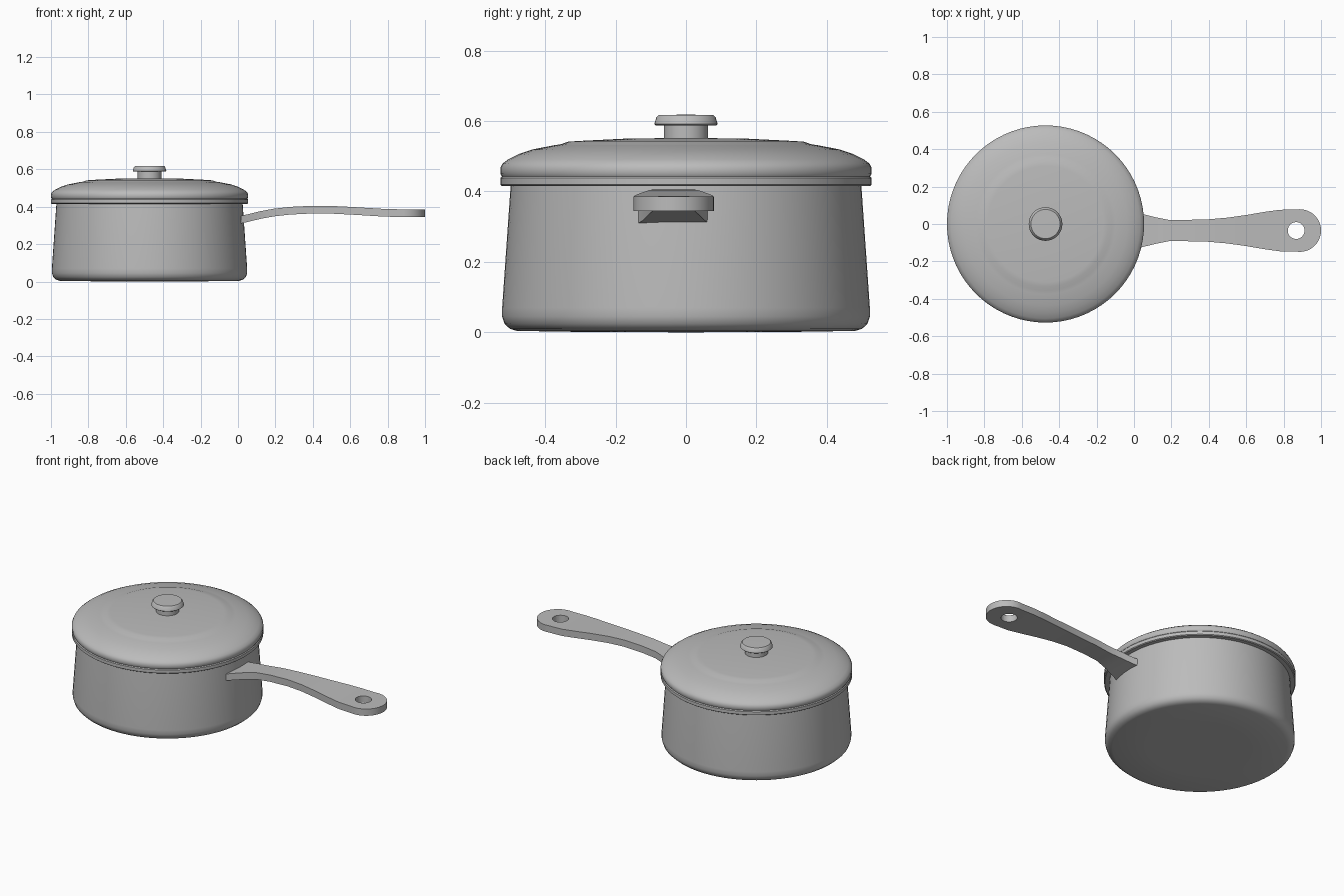
import bpy, bmesh, math

cube = bpy.data.objects.get("Cube")
if cube:
    bpy.data.objects.remove(cube, do_unlink=True)

PAN_X = -0.473      # axis of the round parts
GRIP_Y = -0.035     # centre line of the handle

grey = bpy.data.materials.new("plain_grey")
grey.use_nodes = True
grey.diffuse_color = (0.5, 0.5, 0.5, 1)
grey.node_tree.nodes["Principled BSDF"].inputs["Base Color"].default_value = (0.5, 0.5, 0.5, 1)


def make_object(name, bm):
    bmesh.ops.remove_doubles(bm, verts=bm.verts, dist=1e-5)
    bmesh.ops.recalc_face_normals(bm, faces=bm.faces)
    mesh = bpy.data.meshes.new(name)
    bm.to_mesh(mesh)
    bm.free()
    mesh.materials.append(grey)
    obj = bpy.data.objects.new(name, mesh)
    bpy.context.collection.objects.link(obj)
    return obj


def smooth(obj, angle=35):
    bpy.ops.object.select_all(action="DESELECT")
    obj.select_set(True)
    bpy.context.view_layer.objects.active = obj
    bpy.ops.object.shade_smooth_by_angle(angle=math.radians(angle))


def lathe(name, profile, steps=72):
    """Spin a (radius, height) profile about the pan axis."""
    bm = bmesh.new()
    verts = [bm.verts.new((r, 0, z)) for r, z in profile]
    edges = [bm.edges.new(pair) for pair in zip(verts, verts[1:])]
    bmesh.ops.spin(bm, geom=verts + edges, cent=(0, 0, 0), axis=(0, 0, 1),
                   angle=math.tau, steps=steps, use_merge=True)
    obj = make_object(name, bm)
    obj.location.x = PAN_X
    smooth(obj)
    return obj


# Pot: flat base, rounded foot, tapering wall, hollow inside
lathe("pot", [(0, 0), (0.29, 0.001), (0.48, 0.004), (0.5, 0.01), (0.515, 0.024),
              (0.522, 0.045), (0.522, 0.07), (0.498, 0.415), (0.475, 0.415),
              (0.495, 0.06), (0.47, 0.03), (0, 0.03)])

# Lid: rim band and shallow stepped dome
lathe("lid_rim", [(0, 0.415), (0.522, 0.415), (0.527, 0.419),
                  (0.527, 0.438), (0.522, 0.443), (0, 0.443)])
lathe("lid_dome", [(0, 0.443), (0.523, 0.443), (0.527, 0.45), (0.527, 0.467),
                   (0.521, 0.479), (0.505, 0.491), (0.475, 0.506), (0.437, 0.519),
                   (0.375, 0.531), (0.355, 0.534), (0.335, 0.541), (0.31, 0.543),
                   (0.17, 0.55), (0, 0.552)])

# Knob: neck and flared cap
lathe("knob_neck", [(0, 0.545), (0.063, 0.545), (0.063, 0.59), (0, 0.59)], 40)
lathe("knob_cap", [(0, 0.587), (0.085, 0.587), (0.09, 0.591), (0.084, 0.611),
                   (0.078, 0.617), (0, 0.618)], 40)

# Handle: cross-sections of (x, half width, top height)
stations = [(0.015, 0.1, 0.351), (0.05, 0.087, 0.359), (0.12, 0.07, 0.376),
            (0.19, 0.056, 0.389), (0.28, 0.057, 0.399), (0.4, 0.06, 0.405),
            (0.5, 0.069, 0.404), (0.6, 0.083, 0.399), (0.7, 0.1, 0.393),
            (0.78, 0.111, 0.388)]
END_X, END_R = 0.886, 0.114
for i in range(13):
    a = math.radians(100 - i * 100 / 12)
    stations.append((END_X + END_R * math.cos(a), max(END_R * math.sin(a), 0.004), 0.386))

bm = bmesh.new()
rings = []
for x, half, top in stations:
    corners = ((half, top), (-half, top), (-half, top - 0.041), (half, top - 0.041))
    rings.append([bm.verts.new((x, GRIP_Y + y, z)) for y, z in corners])
for a, b in zip(rings, rings[1:]):
    for k in range(4):
        j = (k + 1) % 4
        bm.faces.new((a[k], a[j], b[j], b[k]))
bm.faces.new(rings[0])
bm.faces.new(rings[-1])
handle = make_object("handle", bm)

# Hanging hole through the handle
bm = bmesh.new()
bmesh.ops.create_cone(bm, cap_ends=True, segments=32, radius1=0.045, radius2=0.045, depth=0.3)
cutter = make_object("hole_cutter", bm)
cutter.location = (0.867, GRIP_Y, 0.37)
cutter.hide_render = True
cut = handle.modifiers.new("hanging_hole", "BOOLEAN")
cut.operation = "DIFFERENCE"
cut.solver = "EXACT"
cut.object = cutter
bpy.context.view_layer.update()
bpy.context.view_layer.objects.active = handle
bpy.ops.object.modifier_apply(modifier=cut.name)
bpy.data.objects.remove(cutter, do_unlink=True)
smooth(handle)
